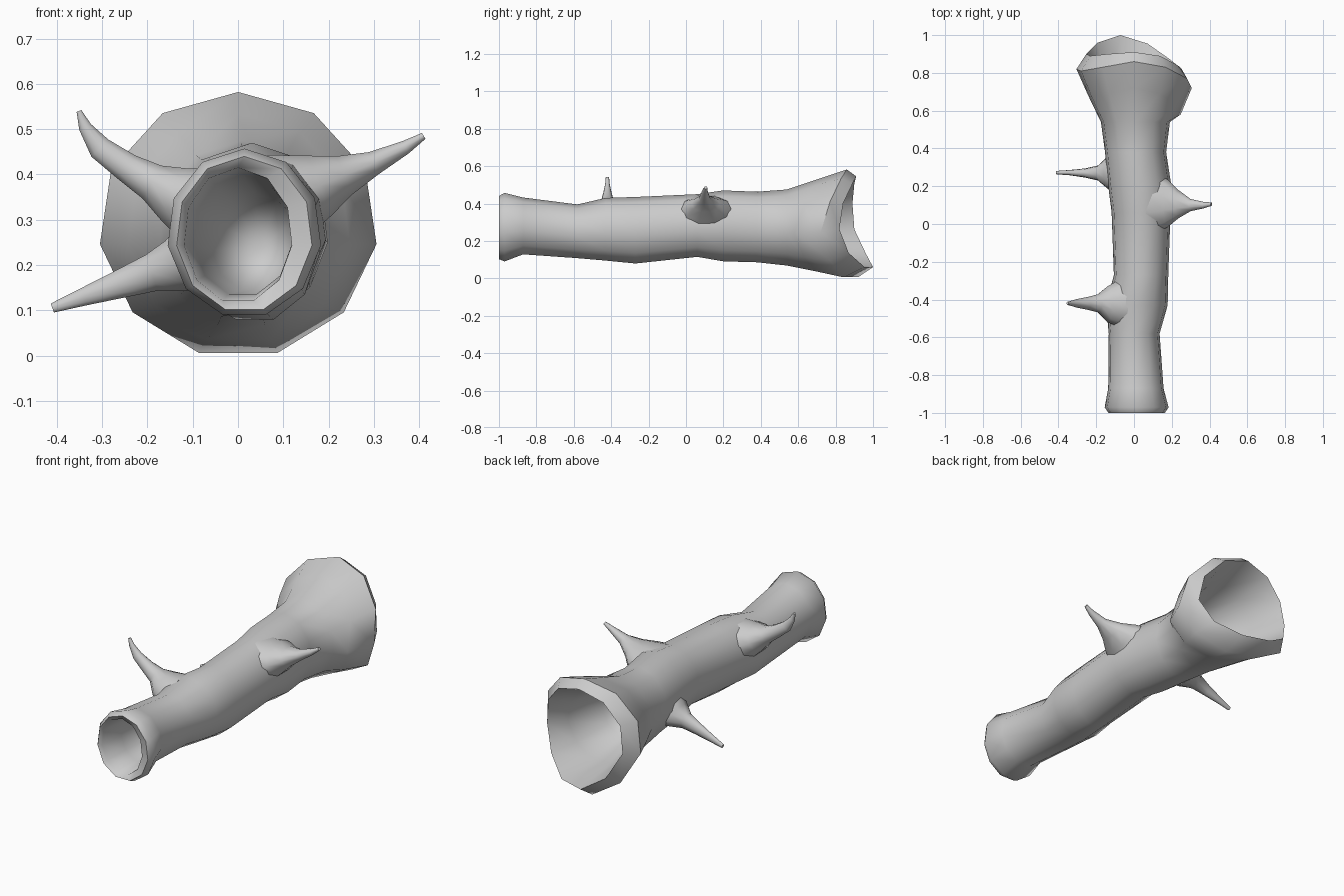
import bpy, bmesh, math
from mathutils import Vector

if "Cube" in bpy.data.objects:
    bpy.data.objects.remove(bpy.data.objects["Cube"])

N = 11


def oval(y, x0, x1, z0, z1):
    """Eleven-sided cross-section of the trunk filling the given x and z range."""
    cx, cz, rx, rz = (x0 + x1) / 2, (z0 + z1) / 2, (x1 - x0) / 2, (z1 - z0) / 2
    ys = y if isinstance(y, list) else [y] * N
    return [Vector((cx + rx * math.sin(2 * math.pi * i / N), ys[i],
                    cz + rz * math.cos(2 * math.pi * i / N))) for i in range(N)]


def loft(name, rings, start, end, angle):
    """Skin a chain of rings and close both ends to a point."""
    bm = bmesh.new()
    vs = [[bm.verts.new(p) for p in r] for r in rings]
    n = len(vs[0])
    for a, b in zip(vs, vs[1:]):
        for i in range(n):
            j = (i + 1) % n
            bm.faces.new((a[i], a[j], b[j], b[i]))
    for ring, tip in ((vs[0], start), (vs[-1], end)):
        t = bm.verts.new(tip)
        for i in range(n):
            bm.faces.new((ring[i], ring[(i + 1) % n], t))
    bmesh.ops.recalc_face_normals(bm, faces=bm.faces)
    me = bpy.data.meshes.new(name)
    bm.to_mesh(me)
    bm.free()
    ob = bpy.data.objects.new(name, me)
    bpy.context.collection.objects.link(ob)
    bpy.ops.object.select_all(action='DESELECT')
    ob.select_set(True)
    bpy.context.view_layer.objects.active = ob
    bpy.ops.object.shade_smooth_by_angle(angle=math.radians(angle))
    return ob


# Hollow trunk: front cavity, outside skin, ragged flared mouth, back cavity
outer_y = [.86, .83, .77, .72, .77, .84, .92, .89, .82, .81, .83]
inner_y = [.91, .89, .84, .82, .87, .955, 1.0, .96, .90, .89, .90]
trunk = [
    oval(-.60, -.06, .13, .14, .36),
    oval(-.85, -.10, .12, .13, .40),
    oval(-.985, -.12, .12, .115, .415),
    oval(-1.0, -.137, .165, .095, .44),
    oval(-.97, -.157, .185, .083, .457),
    oval(-.87, -.138, .158, .122, .432),
    oval(-.58, -.135, .137, .102, .395),
    oval(-.43, -.150, .180, .088, .43),
    oval(-.27, -.108, .183, .072, .435),
    oval(.06, -.120, .195, .108, .45),
    oval(.20, -.138, .200, .083, .47),
    oval(.38, -.155, .172, .078, .463),
    oval(.54, -.177, .192, .060, .475),
    oval([y - .14 for y in outer_y], -.245, .25, .026, .535),
    oval(outer_y, -.308, .309, -.006, .582),
    oval(inner_y, -.255, .255, .05, .545),
    oval(.72, -.19, .20, .08, .47),
    oval(.50, -.13, .15, .12, .42),
]
loft("trunk", trunk, (.05, -.45, .24), (.01, .32, .27), 50)


def branch(name, pts):
    """Tapering stub; each point is x, y, z, radius along y, radius across."""
    c = [Vector(p[:3]) for p in pts]
    rings = []
    for k, p in enumerate(pts):
        d = (c[min(k + 1, len(c) - 1)] - c[max(k - 1, 0)]).normalized()
        u = Vector((0, 1, 0))
        v = d.cross(u).normalized()
        rings.append([c[k] + u * p[3] * math.cos(2 * math.pi * i / 10)
                      + v * p[4] * math.sin(2 * math.pi * i / 10) for i in range(10)])
    return loft(name, rings, c[0], c[-1], 60)


# Three broken branch stubs with flared roots
branch("upper_left_branch", [
    (-.07, -.42, .325, .13, .10), (-.14, -.425, .355, .095, .068),
    (-.19, -.42, .383, .048, .044), (-.245, -.42, .415, .034, .034),
    (-.305, -.42, .458, .022, .028), (-.338, -.42, .505, .012, .015),
    (-.351, -.42, .54, .009, .006)])
branch("right_branch", [
    (.10, .11, .345, .17, .11), (.18, .11, .375, .125, .075),
    (.235, .105, .398, .075, .048), (.30, .10, .425, .032, .028),
    (.37, .10, .46, .017, .016), (.41, .105, .485, .009, .008)])
branch("lower_left_branch", [
    (-.08, .27, .225, .12, .09), (-.14, .272, .198, .085, .062),
    (-.19, .27, .183, .04, .044), (-.26, .27, .158, .024, .033),
    (-.34, .272, .13, .014, .021), (-.41, .272, .105, .009, .011)])
